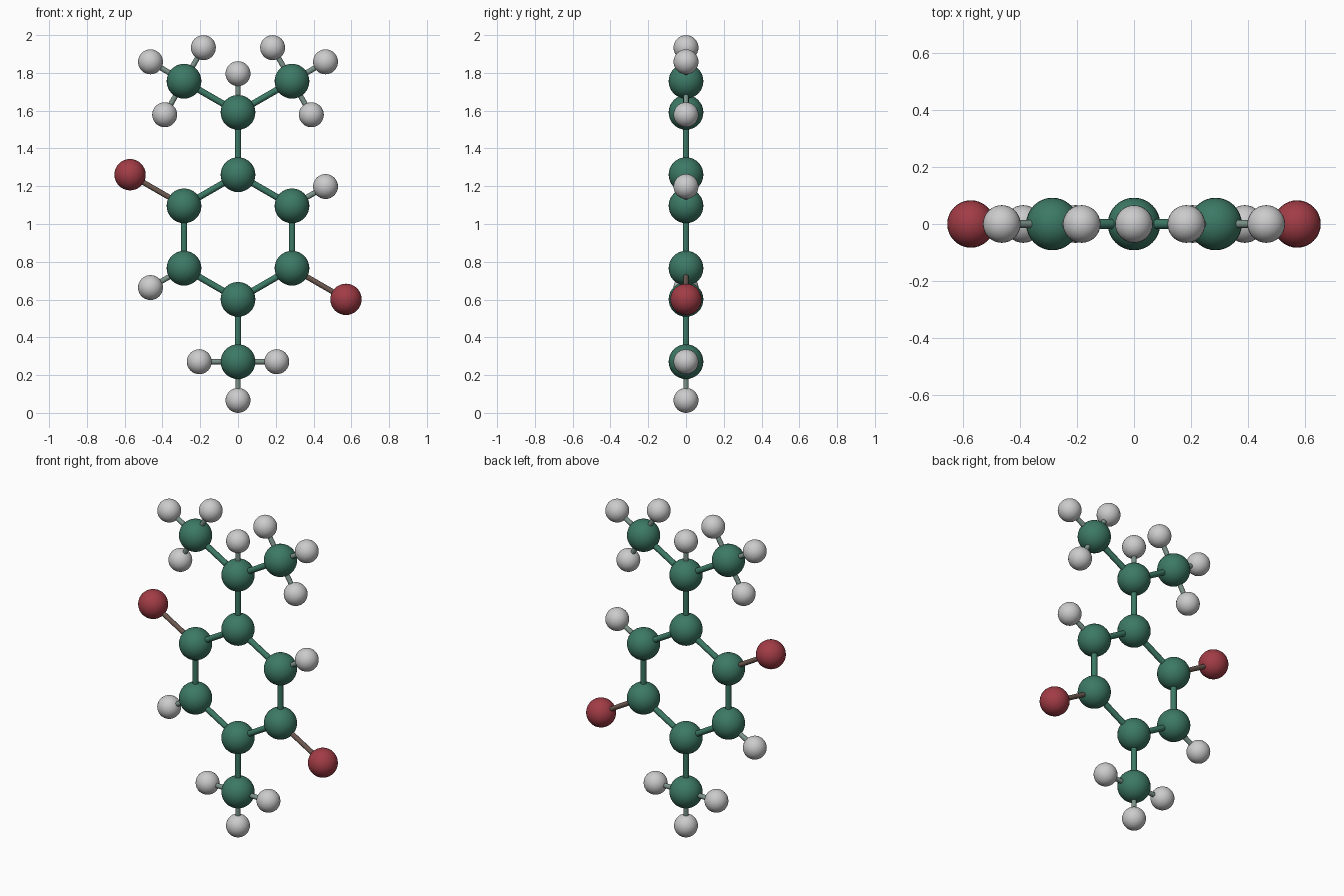
import bpy
from math import sin, cos, radians
from mathutils import Vector

if "Cube" in bpy.data.objects:
    bpy.data.objects.remove(bpy.data.objects["Cube"])

CC, CH = 0.33, 0.205          # bond lengths
R_C, R_H, R_BR = 0.092, 0.066, 0.083


def material(name, rgb):
    m = bpy.data.materials.new(name)
    m.diffuse_color = (*rgb, 1)
    m.use_nodes = True
    m.node_tree.nodes["Principled BSDF"].inputs["Base Color"].default_value = m.diffuse_color
    return m


GREEN = material("green", (0.045, 0.19, 0.13))
RED = material("red", (0.36, 0.045, 0.06))
BROWN = material("brown", (0.15, 0.10, 0.08))
GREY_GREEN = material("grey_green", (0.20, 0.29, 0.25))


def finish(name, mat):
    ob = bpy.context.object
    ob.name = name
    if mat:
        ob.data.materials.append(mat)
    bpy.ops.object.shade_smooth_by_angle()


def ball(name, p, r, mat=None):
    bpy.ops.mesh.primitive_uv_sphere_add(segments=32, ring_count=16, radius=r, location=p)
    finish(name, mat)


def rod(name, a, b, r, mat):
    d = b - a
    bpy.ops.mesh.primitive_cylinder_add(vertices=16, radius=r, depth=d.length, location=(a + b) / 2)
    bpy.context.object.rotation_euler = d.to_track_quat('Z', 'Y').to_euler()
    finish(name, mat)


def step(p, angle, length):
    a = radians(angle)
    return p + Vector((cos(a), 0, sin(a))) * length


def carbon(name, start, angle):
    p = step(start, angle, CC)
    ball(name, p, R_C, GREEN)
    rod(name + "_bond", start, p, 0.017, GREEN)
    return p


def hydrogens(name, p, angles):
    for i, a in enumerate(angles):
        q = step(p, a, CH)
        ball(f"{name}_hydrogen_{i}", q, R_H)
        rod(f"{name}_hydrogen_bond_{i}", p, q, 0.014, GREY_GREEN)


def bromine(name, p, angle):
    q = step(p, angle, CC)
    ball(name, q, R_BR, RED)
    rod(name + "_bond", p, q, 0.014, BROWN)


# Six-sided carbon ring
centre = Vector((0, 0, R_H + CH + 2 * CC))
ring = [step(centre, 30 + 60 * i, CC) for i in range(6)]
for i, p in enumerate(ring):
    ball(f"ring_carbon_{i}", p, R_C, GREEN)
    rod(f"ring_bond_{i}", p, ring[(i + 1) % 6], 0.017, GREEN)

# Ring side groups
hydrogens("ring_right", ring[0], [30])
hydrogens("ring_left", ring[3], [210])
bromine("bromine_left", ring[2], 150)
bromine("bromine_right", ring[5], -30)

# Lower methyl group
low = carbon("lower_methyl", ring[4], 270)
hydrogens("lower_methyl", low, [180, 270, 0])

# Upper branched group
stem = carbon("branch_carbon", ring[1], 90)
hydrogens("branch", stem, [90])
for side, a, turn in (("left", 150, -1), ("right", 30, 1)):
    p = carbon("methyl_" + side, stem, a)
    hydrogens("methyl_" + side, p, [a, a + 90 * turn, a - 90 * turn])
